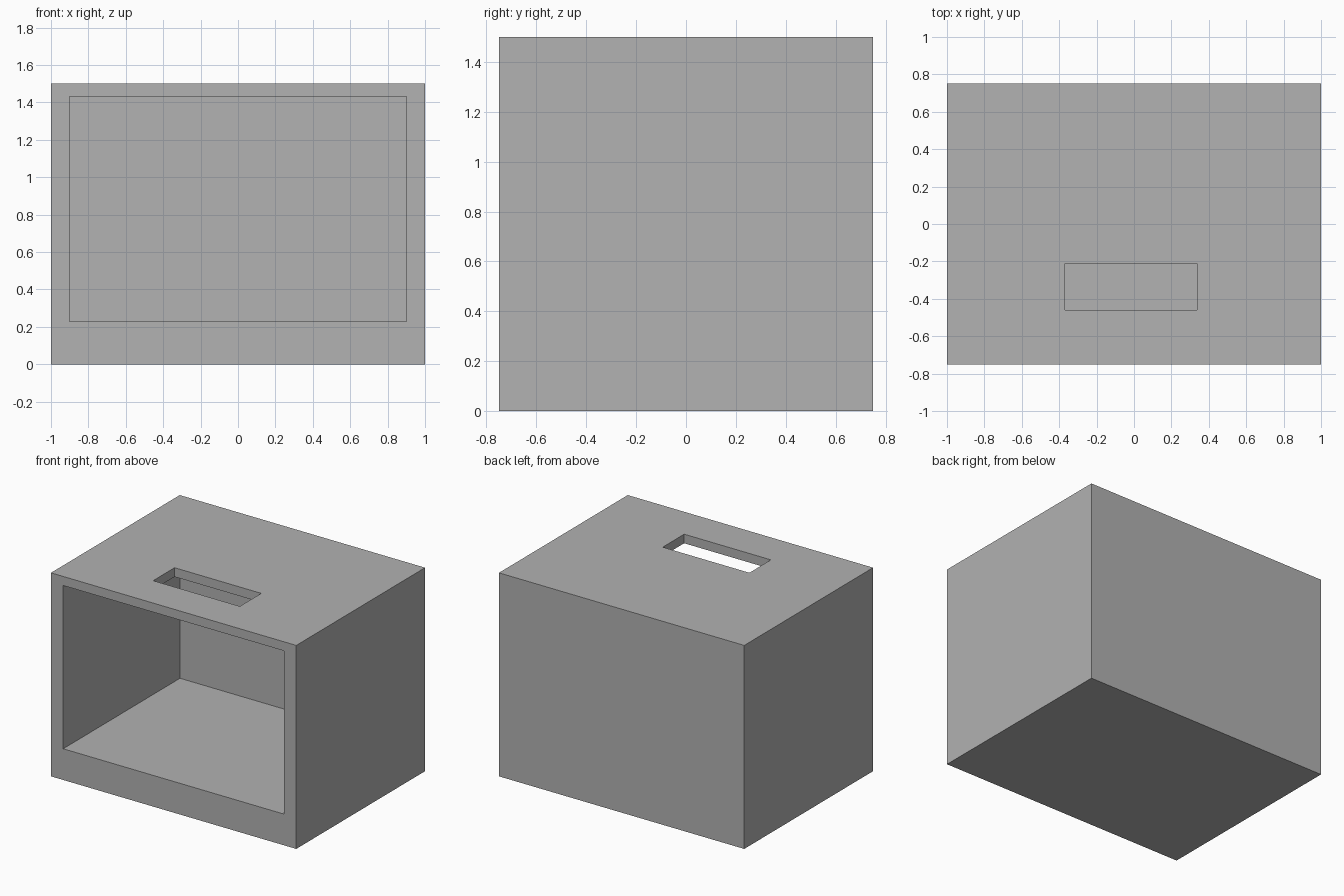
import bpy

if "Cube" in bpy.data.objects:
    bpy.data.objects.remove(bpy.data.objects["Cube"], do_unlink=True)

grey = bpy.data.materials.new("mid_grey")
grey.use_nodes = True
colour = (0.445, 0.445, 0.445, 1)
grey.diffuse_color = colour
grey.node_tree.nodes["Principled BSDF"].inputs["Base Color"].default_value = colour


def box(name, low, high):
    """Axis-aligned box between two corners."""
    centre = [(a + b) / 2 for a, b in zip(low, high)]
    bpy.ops.mesh.primitive_cube_add(size=1, location=centre)
    obj = bpy.context.object
    obj.name = name
    obj.scale = [b - a for a, b in zip(low, high)]
    bpy.ops.object.transform_apply(location=True, rotation=False, scale=True)
    obj.data.materials.append(grey)
    return obj


def cut(target, cutter):
    """Subtract the cutter from the target, then discard it."""
    cutter.hide_render = True
    mod = target.modifiers.new(cutter.name, "BOOLEAN")
    mod.operation = "DIFFERENCE"
    mod.solver = "EXACT"
    mod.object = cutter
    bpy.context.view_layer.objects.active = target
    bpy.ops.object.modifier_apply(modifier=mod.name)
    bpy.data.objects.remove(cutter, do_unlink=True)


# Solid outer shell
housing = box("box_housing", (-1, -0.75, 0), (1, 0.75, 1.5))

# Open-fronted compartment with a thick floor and back wall
cut(housing, box("compartment_cutter", (-0.9, -0.9, 0.23), (0.9, 0.61, 1.433)))

# Slot through the roof into the compartment
cut(housing, box("slot_cutter", (-0.37, -0.46, 1.3), (0.337, -0.21, 1.6)))
